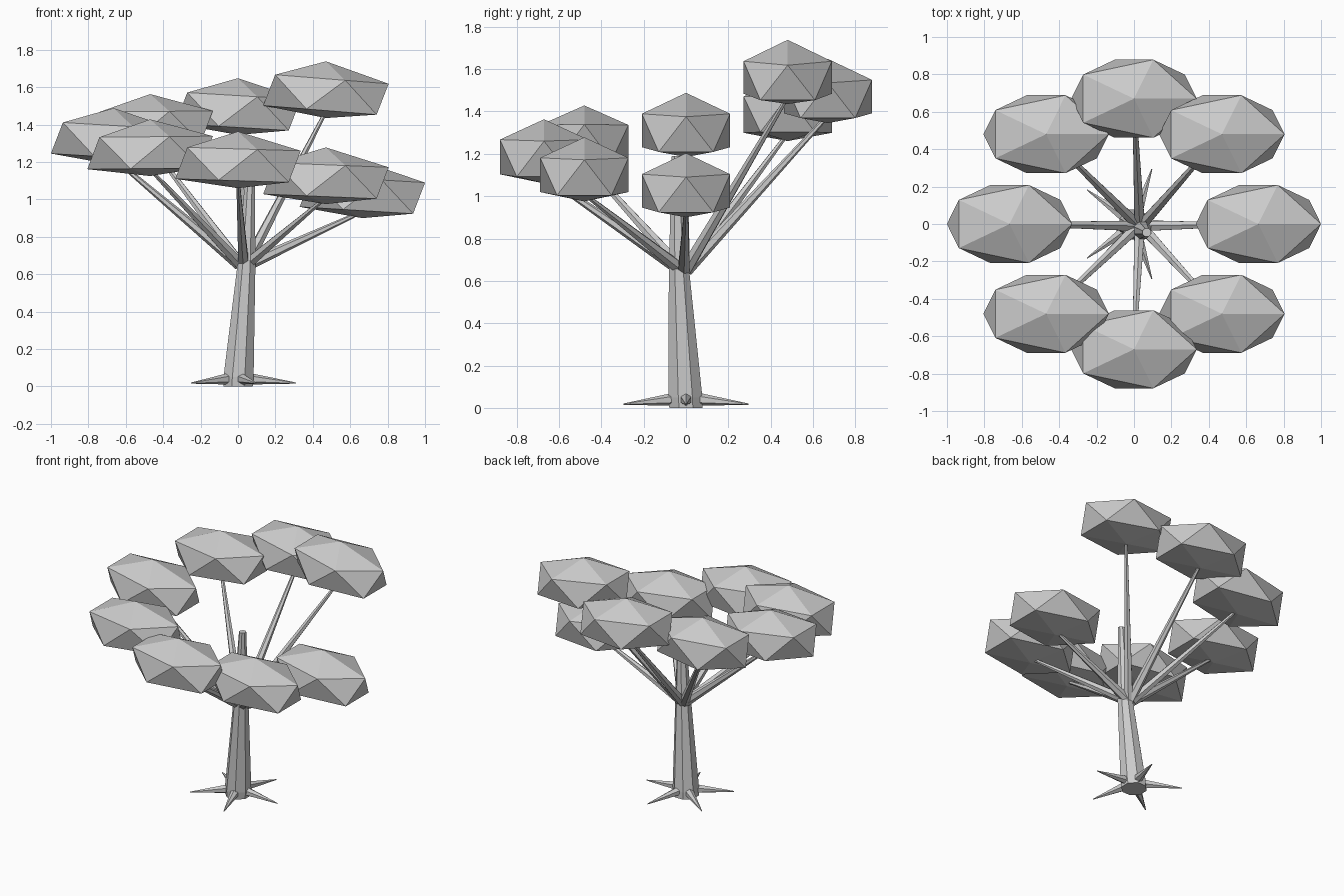
import bpy, bmesh
from math import cos, sin, pi, radians
from mathutils import Vector

if "Cube" in bpy.data.objects:
    bpy.data.objects.remove(bpy.data.objects["Cube"])


def make_object(name, bm):
    bmesh.ops.recalc_face_normals(bm, faces=bm.faces)
    mesh = bpy.data.meshes.new(name)
    bm.to_mesh(mesh)
    bm.free()
    obj = bpy.data.objects.new(name, mesh)
    bpy.context.collection.objects.link(obj)
    return obj


def tapered(name, start, end, r1, r2, sides):
    """Tapered round bar between two points."""
    start, end = Vector(start), Vector(end)
    d = end - start
    bm = bmesh.new()
    bmesh.ops.create_cone(bm, cap_ends=True, segments=sides,
                          radius1=r1, radius2=r2, depth=d.length)
    obj = make_object(name, bm)
    obj.rotation_mode = 'QUATERNION'
    obj.rotation_quaternion = d.to_track_quat('Z', 'Y')
    obj.location = (start + end) / 2
    return obj


# Leaning trunk, lofted from a few octagonal rings (x, y, z, radius)
rings = [(0, 0, 0, .085), (.003, -.003, .05, .087),
         (.045, -.033, .65, .052), (.068, -.045, 1.19, .024)]
SIDES = 8
bm = bmesh.new()
loops = []
for x, y, z, r in rings:
    loops.append([bm.verts.new((x + r * cos(2 * pi * (i + .5) / SIDES),
                                y + r * sin(2 * pi * (i + .5) / SIDES), z))
                  for i in range(SIDES)])
for a, b in zip(loops, loops[1:]):
    for i in range(SIDES):
        j = (i + 1) % SIDES
        bm.faces.new((a[i], a[j], b[j], b[i]))
bm.faces.new(loops[0])
bm.faces.new(loops[-1])
make_object("trunk", bm)

# Five pointed roots
for i in range(5):
    a = 2 * pi * i / 5
    c, s = cos(a), sin(a)
    tapered(f"root_{i + 1}", (.05 * c, .05 * s, .042),
            (.31 * c, .31 * s, .018), .032, .003, 6)

# Eight branches, each with a faceted leaf clump: (ring height, sideways tilt)
clumps = [(1.025, -.06), (1.56, -.08), (1.47, -.06), (1.385, .01),
          (1.31, -.06), (1.25, .01), (1.185, -.03), (1.10, -.04)]
for i, (mid, slope) in enumerate(clumps):
    a = radians(45 * i)
    cx, cy = .665 * cos(a), .67 * sin(a)
    if i % 2:
        cx, cy = .47 * (1 if cx > 0 else -1), .48 * (1 if cy > 0 else -1)

    tapered(f"branch_{i + 1}", (.03 + .02 * cos(a), -.01 + .01 * sin(a), .65),
            (cx, cy, mid - .09), .032, .01, 6)

    bm = bmesh.new()
    bmesh.ops.create_icosphere(bm, subdivisions=1, radius=1)
    for v in bm.verts:
        x, y, z = v.co
        if z > .9:
            h = .178
        elif z < -.9:
            h = -.125
        else:
            h = .085 if z > 0 else -.085
        v.co = (.375 * x, .245 * y, h + slope * .375 * x)
    make_object(f"leaf_clump_{i + 1}", bm).location = (cx, cy, mid)
